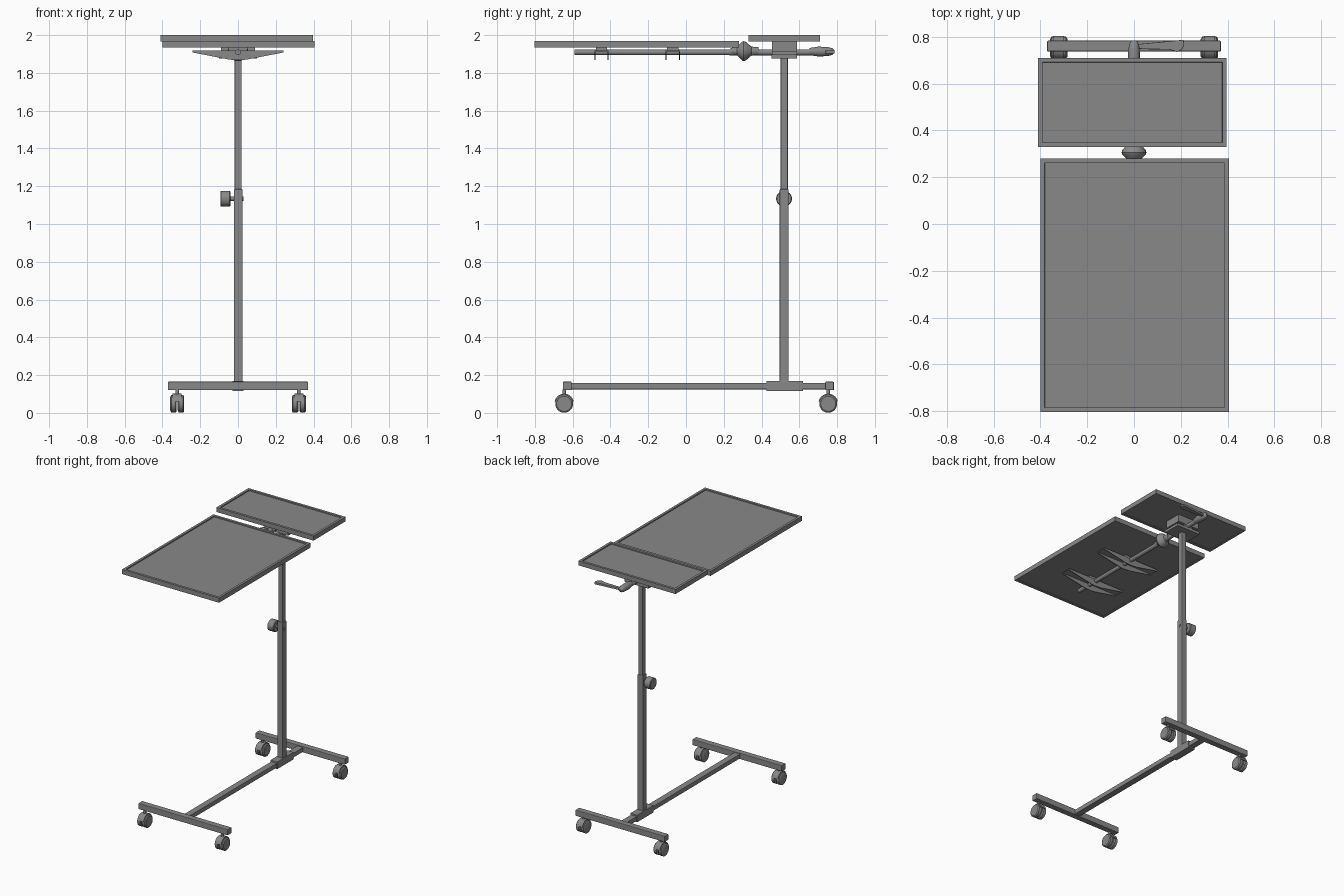
import bpy, bmesh, math
from mathutils import Matrix, Vector

if "Cube" in bpy.data.objects:
    bpy.data.objects.remove(bpy.data.objects["Cube"], do_unlink=True)

grey = bpy.data.materials.new("mid_grey")
grey.use_nodes = True
grey.diffuse_color = (0.25, 0.25, 0.25, 1)
grey.node_tree.nodes["Principled BSDF"].inputs["Base Color"].default_value = (0.25, 0.25, 0.25, 1)


def finish(bm, name, bevel=0.0, smooth=False):
    """Turn a bmesh into a named grey object."""
    bmesh.ops.recalc_face_normals(bm, faces=bm.faces)
    mesh = bpy.data.meshes.new(name)
    bm.to_mesh(mesh)
    bm.free()
    mesh.materials.append(grey)
    obj = bpy.data.objects.new(name, mesh)
    bpy.context.collection.objects.link(obj)
    if bevel:
        mod = obj.modifiers.new("bevel", "BEVEL")
        mod.width = bevel
        mod.segments = 2
    if smooth:
        bpy.ops.object.select_all(action="DESELECT")
        obj.select_set(True)
        bpy.context.view_layer.objects.active = obj
        bpy.ops.object.shade_smooth_by_angle(angle=math.radians(35))
    return obj


def cube(x, y, z):
    """Box bmesh from its (low, high) range on each axis."""
    bm = bmesh.new()
    size = [b - a for a, b in (x, y, z)]
    mid = [(a + b) / 2 for a, b in (x, y, z)]
    bmesh.ops.create_cube(bm, size=1, matrix=Matrix.Translation(mid) @ Matrix.Diagonal((*size, 1)))
    return bm


def box(name, x, y, z, bevel=0.0):
    return finish(cube(x, y, z), name, bevel)


def prism(name, points, axis, low, high, bevel=0.0, smooth=False):
    """Extrude a flat outline from low to high along the given axis."""
    place = {"X": lambda a, b: (low, a, b), "Y": lambda a, b: (a, low, b), "Z": lambda a, b: (a, b, low)}[axis]
    bm = bmesh.new()
    face = bm.faces.new([bm.verts.new(place(a, b)) for a, b in points])
    ext = bmesh.ops.extrude_face_region(bm, geom=[face])
    shift = Vector([(high - low) if axis == k else 0 for k in "XYZ"])
    bmesh.ops.translate(bm, vec=shift, verts=[v for v in ext["geom"] if isinstance(v, bmesh.types.BMVert)])
    return finish(bm, name, bevel, smooth)


def lathe(name, profile, origin, axis="Y", sides=24):
    """Revolve (position, radius) pairs about an axis through origin."""
    bm = bmesh.new()
    rings = []
    for pos, r in profile:
        ring = []
        for i in range(sides):
            a = 2 * math.pi * i / sides
            u, v = r * math.cos(a), r * math.sin(a)
            p = {"X": (pos, u, v), "Y": (u, pos, v), "Z": (u, v, pos)}[axis]
            ring.append(bm.verts.new(Vector(p) + Vector(origin)))
        rings.append(ring)
    for a, b in zip(rings, rings[1:]):
        for i in range(sides):
            j = (i + 1) % sides
            bm.faces.new((a[i], a[j], b[j], b[i]))
    bm.faces.new(rings[0])
    bm.faces.new(rings[-1])
    return finish(bm, name, smooth=True)


def tray(name, x, y, z):
    """Board with a raised rim on both sides."""
    bm = cube(x, y, z)
    bm.normal_update()
    for face in [f for f in bm.faces if abs(f.normal.z) > 0.9]:
        depth = -0.008 if face.normal.z > 0 else -0.004
        bmesh.ops.inset_region(bm, faces=[face], thickness=0.026)
        bmesh.ops.inset_region(bm, faces=[face], thickness=0.001, depth=depth)
    return finish(bm, name)


# Table tops
tray("main_tray", (-0.40, 0.405), (-0.803, 0.28), (1.935, 1.97))
tray("side_tray", (-0.41, 0.396), (0.33, 0.71), (1.966, 2.0))

# Base frame
box("base_beam", (-0.024, 0.024), (-0.63, 0.76), (0.125, 0.159), 0.003)
for name, y in (("front_crossbar", -0.629), ("rear_crossbar", 0.76)):
    box(name, (-0.371, 0.371), (y - 0.023, y + 0.023), (0.12, 0.165), 0.004)
box("base_sleeve", (-0.029, 0.029), (0.425, 0.62), (0.115, 0.17), 0.003)

# Casters: twin wheels, hood and stem
for end, cy in (("front", -0.645), ("rear", 0.753)):
    for side, cx in (("left", 0.322), ("right", -0.322)):
        name = f"{end}_{side}_caster"
        for k in (-1, 1):
            lathe(f"{name}_wheel", [(-0.017, 0.036), (-0.011, 0.047), (0.011, 0.047), (0.017, 0.04)],
                  (cx + k * 0.02, cy, 0.048), "X", 28)
        arc = [math.radians(10 + 16 * i) for i in range(11)]
        hood = [(cy + 0.052 * math.cos(a), 0.05 + 0.052 * math.sin(a)) for a in arc]
        prism(f"{name}_hood", hood, "X", cx - 0.024, cx + 0.024, smooth=True)
        lathe(f"{name}_stem", [(0.09, 0.01), (0.125, 0.01)], (cx, cy, 0), "Z", 12)

# Telescopic post
box("lower_post", (-0.022, 0.024), (0.496, 0.543), (0.16, 1.185), 0.005)
box("upper_post", (-0.018, 0.019), (0.501, 0.539), (1.1, 1.885), 0.004)
lathe("height_knob", [(-0.093, 0.038), (-0.09, 0.042), (-0.044, 0.042), (-0.04, 0.038)], (0, 0.519, 1.134), "X")
lathe("knob_bolt", [(-0.045, 0.012), (0.028, 0.012)], (0, 0.519, 1.134), "X", 16)

# Post head and side tray mount
box("post_head_plate", (-0.1, 0.1), (0.452, 0.588), (1.875, 1.897), 0.003)
box("side_tray_block", (-0.09, 0.09), (0.455, 0.588), (1.912, 1.967))
box("rod_saddle", (-0.03, 0.03), (0.455, 0.588), (1.89, 1.93))

# Tilting rod with double cone joint and rounded rear hub
ROD_Z = 1.909
lathe("support_rod", [(-0.59, 0.015), (0.74, 0.016)], (0, 0, ROD_Z))
lathe("tilt_joint", [(0.235, 0.017), (0.27, 0.022), (0.297, 0.05), (0.305, 0.053), (0.316, 0.05),
                     (0.346, 0.024), (0.385, 0.021)], (0, 0, ROD_Z + 0.006))
lathe("lever_hub", [(0.655, 0.019), (0.70, 0.026), (0.75, 0.024), (0.775, 0.018), (0.785, 0.008)],
      (0, 0, ROD_Z + 0.004))
lever = [(0.01, 0.75), (0.04, 0.747), (0.15, 0.745), (0.185, 0.735), (0.205, 0.745),
         (0.215, 0.765), (0.212, 0.787), (0.16, 0.782), (0.01, 0.768)]
prism("tilt_lever", lever, "Z", 1.903, 1.919, bevel=0.003)

# Winged brackets under the main tray
wing = [(0, 1.867), (0.045, 1.870), (0.24, 1.908), (0.24, 1.919), (0, 1.919)]
outline = wing + [(-x, z) for x, z in reversed(wing[1:-1])]
for name, y in (("front_bracket", -0.447), ("middle_bracket", -0.07)):
    for k in (-1, 1):
        fin_y = y + k * 0.035
        prism(f"{name}_fin", outline, "Y", fin_y - 0.003, fin_y + 0.003)
    box(f"{name}_web", (-0.24, 0.24), (y - 0.036, y + 0.036), (1.913, 1.919))
    box(f"{name}_pad", (-0.05, 0.05), (y - 0.03, y + 0.03), (1.918, 1.94))
